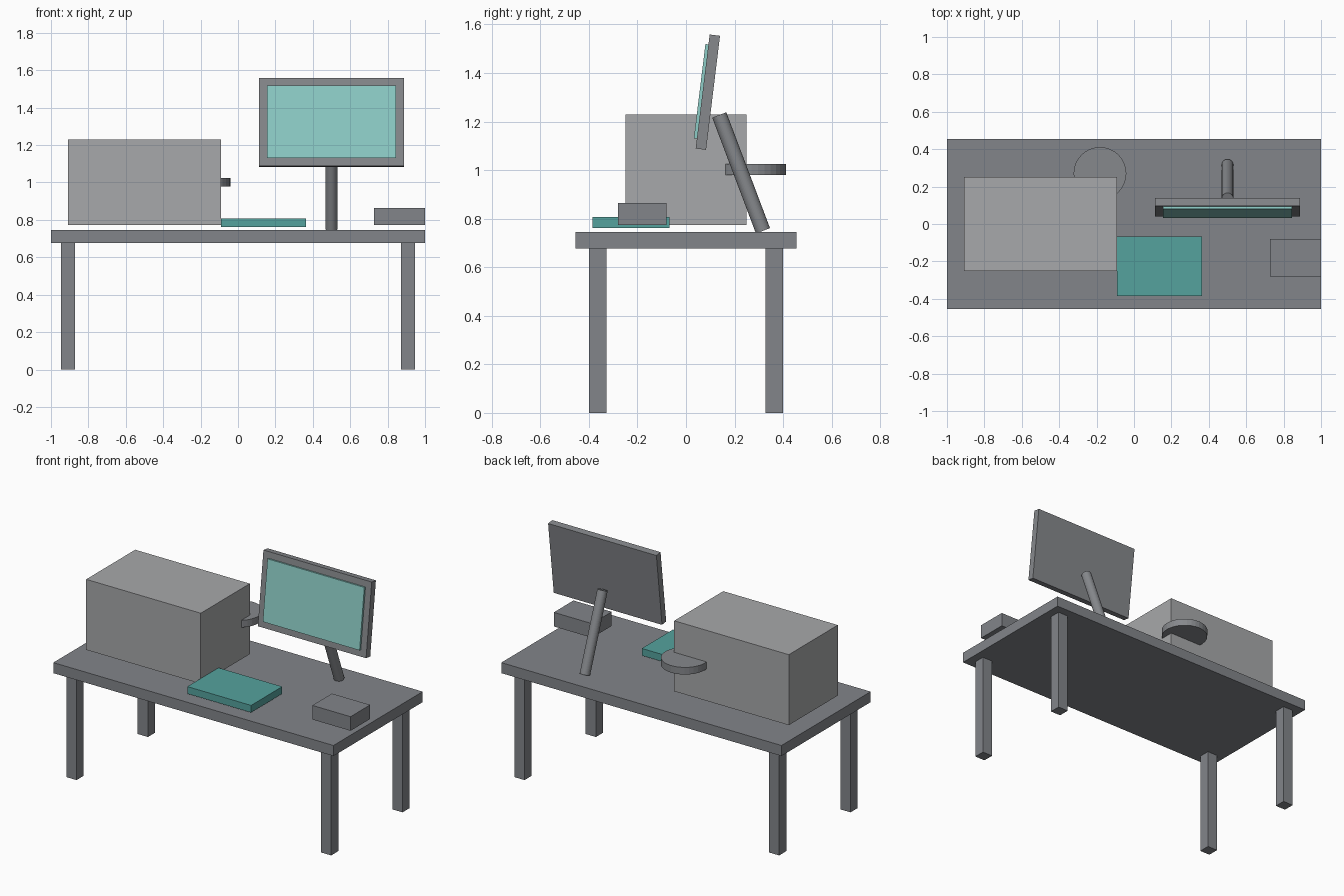
import bpy
from mathutils import Vector, Matrix

cube = bpy.data.objects.get("Cube")
if cube:
    bpy.data.objects.remove(cube, do_unlink=True)


def material(name, rgb):
    mat = bpy.data.materials.new(name)
    mat.use_nodes = True
    color = (*rgb, 1)
    mat.diffuse_color = color
    mat.node_tree.nodes["Principled BSDF"].inputs["Base Color"].default_value = color
    return mat


desk_grey = material("desk grey", (0.225, 0.235, 0.255))
frame_grey = material("frame grey", (0.24, 0.25, 0.265))
case_grey = material("light case grey", (0.39, 0.395, 0.405))
screen_teal = material("pale screen teal", (0.27, 0.61, 0.57))
pad_teal = material("pad teal", (0.09, 0.36, 0.34))


def finish(name, mat):
    obj = bpy.context.object
    obj.name = name
    obj.data.materials.append(mat)
    return obj


def box(name, center, size, mat, tilt=0):
    bpy.ops.mesh.primitive_cube_add(size=1, location=center, rotation=(tilt, 0, 0))
    obj = finish(name, mat)
    obj.scale = size
    return obj


def rod(name, start, end, radius, mat):
    start, end = Vector(start), Vector(end)
    axis = end - start
    bpy.ops.mesh.primitive_cylinder_add(
        vertices=32, radius=radius, depth=axis.length, location=(start + end) / 2,
        rotation=axis.to_track_quat("Z", "Y").to_euler())
    return finish(name, mat)


# Desk: slab and four square legs
box("desk_top", (0, 0, 0.711), (2, 0.91, 0.068), desk_grey)
for side, x in (("left", 0.909), ("right", -0.909)):
    for end, y in (("front", -0.364), ("back", 0.364)):
        box(f"{end}_{side}_leg", (x, y, 0.339), (0.073, 0.073, 0.678), desk_grey)

# Large case with a disc set into its back corner
box("large_case", (-0.5, 0, 1.001), (0.818, 0.5, 0.455), case_grey)
rod("side_disc", (-0.182, 0.27, 0.979), (-0.182, 0.27, 1.025), 0.141, frame_grey)

# Items on the desk
box("teal_pad", (0.136, -0.227, 0.784), (0.455, 0.318, 0.046), pad_teal)
box("small_box", (0.864, -0.181, 0.819), (0.273, 0.2, 0.091), desk_grey)

# Monitor: frame and raised screen leaning back, on a slanted post
lean = -0.122
monitor_center = Vector((0.5, 0.09, 1.321))
forward = Matrix.Rotation(lean, 3, "X") @ Vector((0, -1, 0))
box("monitor_frame", monitor_center, (0.773, 0.043, 0.473), frame_grey, lean)
box("monitor_screen", monitor_center + forward * 0.025, (0.691, 0.018, 0.391),
    screen_teal, lean)
rod("monitor_post", (0.5, 0.317, 0.75), (0.5, 0.137, 1.227), 0.031, frame_grey)
